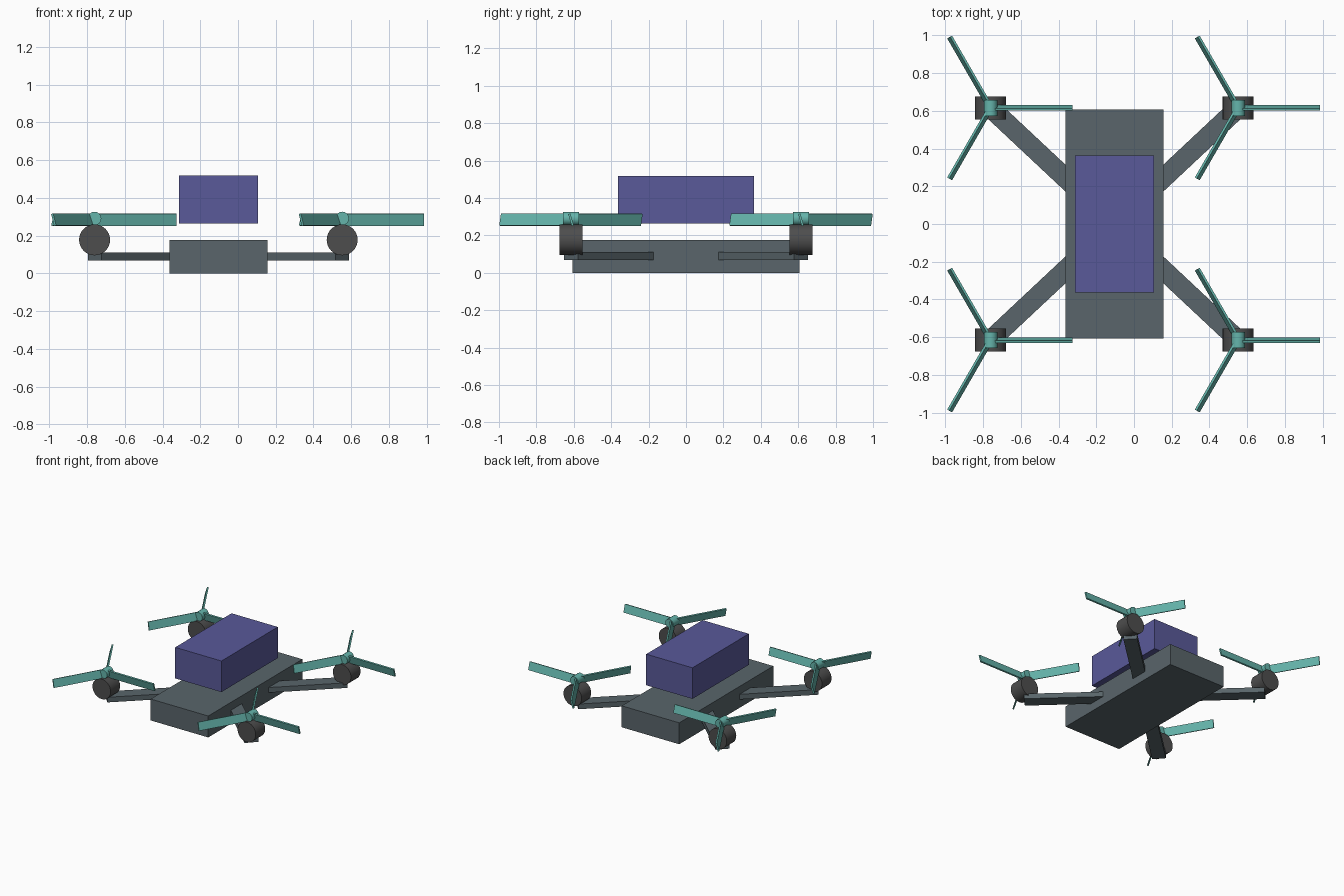
import bpy
from math import radians, atan2, hypot, pi
from mathutils import Matrix, Vector

if "Cube" in bpy.data.objects:
    bpy.data.objects.remove(bpy.data.objects["Cube"])


def material(name, rgb):
    m = bpy.data.materials.new(name)
    m.diffuse_color = (*rgb, 1)
    m.use_nodes = True
    m.node_tree.nodes["Principled BSDF"].inputs["Base Color"].default_value = m.diffuse_color
    return m


SLATE = material("slate", (0.10, 0.13, 0.145))
INDIGO = material("indigo", (0.10, 0.10, 0.32))
DARK = material("dark_grey", (0.075, 0.075, 0.075))
TEAL = material("teal", (0.13, 0.46, 0.41))


def finish(name, mat):
    ob = bpy.context.object
    ob.name = name
    ob.data.materials.append(mat)
    return ob


def box(name, size, matrix, mat):
    bpy.ops.mesh.primitive_cube_add(size=1)
    ob = finish(name, mat)
    ob.data.transform(Matrix.Diagonal((*size, 1)))
    ob.matrix_world = matrix
    return ob


def cylinder_y(name, radius, depth, loc, sides, mat):
    bpy.ops.mesh.primitive_cylinder_add(vertices=sides, radius=radius, depth=depth,
                                        location=loc, rotation=(pi / 2, 0, 0))
    ob = finish(name, mat)
    bpy.ops.object.shade_smooth_by_angle(angle=radians(30))
    return ob


CX = -0.104             # body centre
DX, DY = 0.656, 0.615   # rotor offsets from the centre
BLADE = 0.434

# Body and floating payload box
box("body", (0.52, 1.215, 0.175), Matrix.Translation((CX, 0, 0.0875)), SLATE)
box("payload_box", (0.418, 0.728, 0.254), Matrix.Translation((CX, 0, 0.391)), INDIGO)

for side, sx in (("left", -1), ("right", 1)):
    for end, sy in (("front", -1), ("back", 1)):
        tag = f"{end}_{side}"
        x, y = CX + sx * DX, sy * DY

        # Arm from body centre to motor
        turn = Matrix.Rotation(atan2(sy * DY, sx * DX), 4, 'Z')
        mid = Vector((CX + sx * DX / 2, y / 2, 0.089))
        box(f"arm_{tag}", (hypot(DX, DY), 0.104, 0.042),
            Matrix.Translation(mid) @ turn, SLATE)

        # Motor and propeller hub, both lying along y
        cylinder_y(f"motor_{tag}", 0.082, 0.123, (x, y, 0.177), 32, DARK)
        cylinder_y(f"hub_{tag}", 0.036, 0.084, (x, y, 0.29), 16, TEAL)

        # Three pitched blades
        for i in range(3):
            place = (Matrix.Translation((x, y, 0.284))
                     @ Matrix.Rotation(i * 2 * pi / 3, 4, 'Z')
                     @ Matrix.Translation((BLADE / 2, 0, 0))
                     @ Matrix.Rotation(radians(16), 4, 'X'))
            box(f"blade_{tag}_{i + 1}", (BLADE, 0.012, 0.066), place, TEAL)
